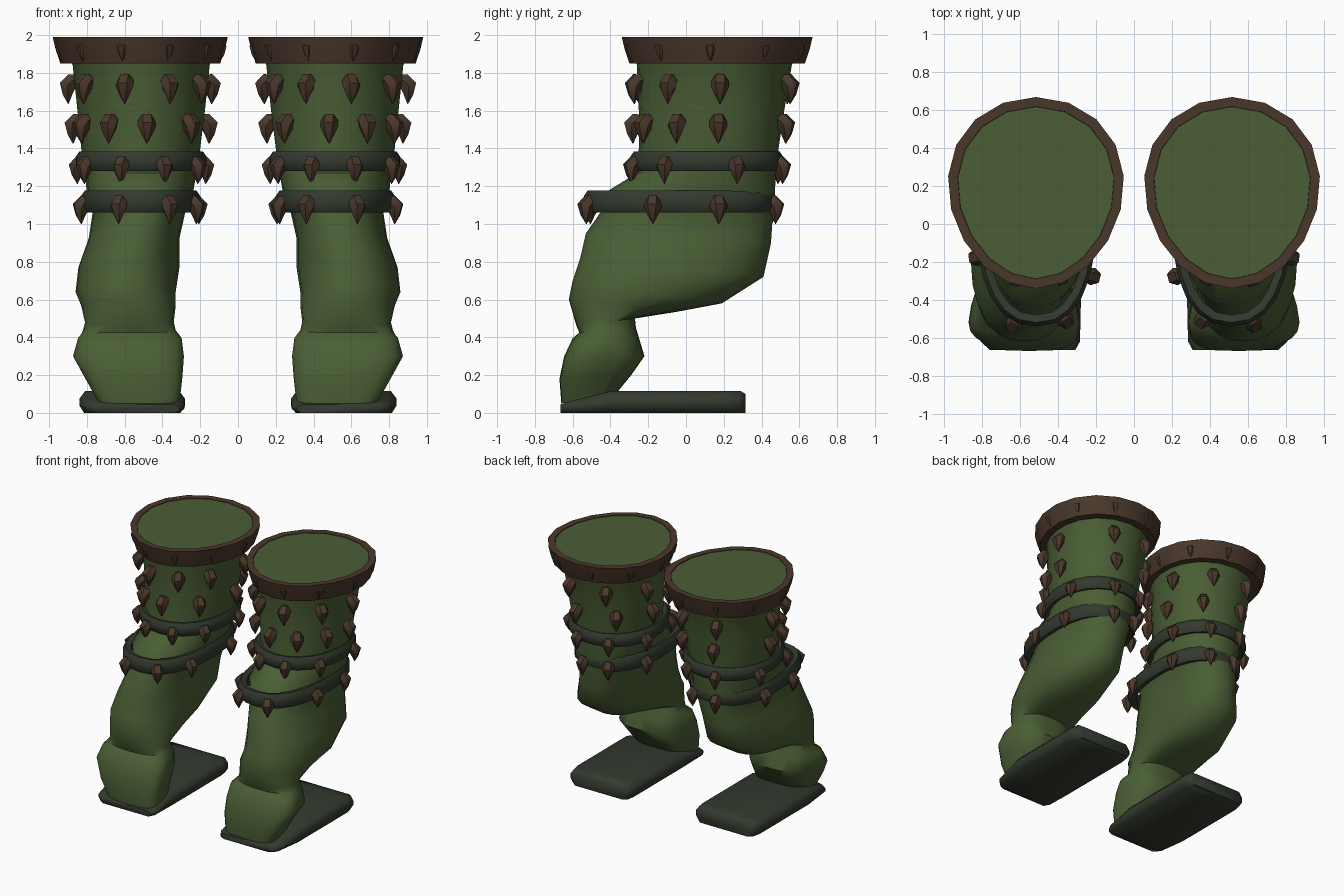
import bpy, bmesh, math
from mathutils import Vector

if "Cube" in bpy.data.objects:
    bpy.data.objects.remove(bpy.data.objects["Cube"])


def material(name, rgb):
    m = bpy.data.materials.new(name)
    m.diffuse_color = (*rgb, 1)
    m.use_nodes = True
    m.node_tree.nodes["Principled BSDF"].inputs["Base Color"].default_value = m.diffuse_color
    return m


GREEN = material("olive_green", (0.069, 0.112, 0.035))
BROWN = material("horn_brown", (0.068, 0.039, 0.024))
DARK = material("dark_strap", (0.033, 0.042, 0.028))


def finish(name, verts, faces, mat, angle=40):
    """Make a mesh object, smooth it with sharp edges kept, mirror it to the other leg."""
    me = bpy.data.meshes.new(name)
    me.from_pydata([tuple(v) for v in verts], [], faces)
    bm = bmesh.new()
    bm.from_mesh(me)
    bmesh.ops.recalc_face_normals(bm, faces=bm.faces)
    bm.to_mesh(me)
    bm.free()
    me.materials.append(mat)
    me.polygons.foreach_set("use_smooth", [True] * len(me.polygons))
    me.set_sharp_from_angle(angle=math.radians(angle))
    ob = bpy.data.objects.new(name, me)
    bpy.context.collection.objects.link(ob)
    mod = ob.modifiers.new("other_leg", 'MIRROR')
    mod.use_mirror_merge = False
    return ob


def bridge(rings, loop=False):
    """Skin a list of equal rings; returns vertices and faces."""
    n, m = len(rings[0]), len(rings)
    verts = [v for r in rings for v in r]
    faces = []
    for k in range(m if loop else m - 1):
        a, b = k * n, (k + 1) % m * n
        for i in range(n):
            j = (i + 1) % n
            faces.append((a + i, a + j, b + j, b + i))
    if not loop:
        faces.append(tuple(reversed(range(n))))
        faces.append(tuple(range((m - 1) * n, m * n)))
    return verts, faces


def point(a, front, back, x0, x1, egg=0.0, e=2.0):
    """Point of an egg or superellipse outline; angle 0 faces front, 90 faces outward."""
    c, s = -math.cos(a), math.sin(a)
    c = math.copysign(abs(c) ** (2 / e), c)
    s = math.copysign(abs(s) ** (2 / e), s)
    t = (1 + c) / 2
    x = (x0 + x1) / 2 + (x1 - x0) / 2 * s * (1 + egg * c)
    y = front[0] + (back[0] - front[0]) * t
    z = front[1] + (back[1] - front[1]) * t
    return Vector((x, y, z))


def ring(n, *spec):
    return [point(2 * math.pi * i / n, *spec) for i in range(n)]


# ---- leg: front y,z / back y,z / x range / egg / squareness
sections = [
    (-.29, 1.985, .62, 1.985, .10, .94, .12, 2),
    (-.26, 1.84, .56, 1.84, .15, .875, .11, 2),
    (-.25, 1.60, .52, 1.60, .175, .85, .09, 2),
    (-.25, 1.40, .49, 1.40, .20, .83, .06, 2),
    (-.26, 1.27, .475, 1.26, .22, .81, .05, 2),
    (-.43, 1.165, .47, 1.15, .24, .80, .03, 2.3),
    (-.45, 1.065, .46, 1.05, .28, .77, 0, 2.3),
    (-.53, .95, .45, .90, .31, .79, 0, 2.2),
    (-.56, .82, .41, .72, .31, .845, 0, 2.2),
    (-.60, .70, .19, .58, .33, .86, 0, 2.2),
    (-.62, .60, -.05, .535, .33, .83, 0, 2.2),
    (-.58, .46, -.27, .50, .34, .81, 0, 2.3),
    (-.565, .425, -.265, .45, .33, .82, -.05, 2.5),
    (-.60, .395, -.25, .40, .305, .84, -.12, 3),
    (-.645, .30, -.22, .30, .30, .86, -.18, 3),
    (-.67, .18, -.29, .20, .305, .80, -.14, 3.4),
    (-.66, .05, -.38, .09, .31, .74, -.05, 3.6),
]
finish("leg", *bridge([ring(24, (f, fz), (b, bz), x0, x1, g, e)
                       for f, fz, b, bz, x0, x1, g, e in sections]), GREEN, 50)


def hoop(name, n, outline, profile, mat, angle):
    """Closed loop: profile is (outset, z) around an outline."""
    f, b, x0, x1, egg, e = outline
    rs = [ring(n, (f - o, z), (b + o, z), x0 - o, x1 + o, egg, e) for o, z in profile]
    finish(name, *bridge(rs, loop=True), mat, angle)


def strap(name, outline, z0, z1):
    hoop(name, 22, outline, [(-.06, z1 - .01), (-.02, z1), (0, z1 - .03), (0, z0 + .03),
                             (-.02, z0), (-.06, z0 + .01)], DARK, 60)


# ---- top cuff and two straps
CUFF = (-.34, .67, .055, .98, .10, 2)
UPPER = (-.295, .515, .165, .86, .04, 2.1)
LOWER = (-.54, .47, .20, .83, .05, 2.35)
hoop("top_cuff", 18, CUFF, [(-.05, 1.99), (0, 1.99), (-.014, 1.93), (-.04, 1.85),
                            (-.10, 1.85)], BROWN, 30)
strap("upper_strap", UPPER, 1.28, 1.385)
strap("lower_strap", LOWER, 1.06, 1.178)


# ---- horn spikes: claws that leave the surface and bend down
def claw(pos, out, size):
    up, side = Vector((0, 0, 1)), Vector((-out.y, out.x, 0))
    steps = [(-.03, .035, .026, 0), (.012, .030, .044, 30),
             (.036, .002, .050, 70), (.036, -.045, .029, 90), (.032, -.095, .002, 90)]
    rs = []
    for o, h, r, bend in steps:
        t = math.radians(bend)
        across = up * math.cos(t) + out * math.sin(t)
        c = pos + (out * o + up * h) * size
        rs.append([c + (side * math.cos(k * math.pi / 3) + across * math.sin(k * math.pi / 3))
                   * r * size for k in range(6)])
    return bridge(rs)


def spike_row(name, outline, inset, z, angles, size=1.0):
    f, b, x0, x1, egg, e = outline
    spec = ((f + inset, z), (b - inset, z), x0 + inset, x1 - inset, egg, e)
    verts, faces = [], []
    for deg in angles:
        a = math.radians(deg)
        p = point(a, *spec)
        d = point(a + .01, *spec) - p
        v, fc = claw(p, Vector((d.y, -d.x, 0)).normalized(), size)
        faces += [tuple(k + len(verts) for k in q) for q in fc]
        verts += v
    finish(name, verts, faces, BROWN, 50)


# angles are measured from the front toward the outer side
spike_row("cuff_spikes", CUFF, .062, 1.93, range(14, 374, 36), .7)
spike_row("thigh_spikes_top", (-.255, .545, .16, .865, .09, 2), 0, 1.73,
          [14, 56, 95, 160, -25, -60, -110, -155])
spike_row("thigh_spikes_low", (-.25, .51, .185, .84, .07, 2), 0, 1.52,
          [-5, 30, 64, 96, 165, -50, -100, -145])
spike_row("upper_strap_spikes", UPPER, .02, 1.30,
          [17, 58, 112, 165, -20, -58, -110, -155], .92)
spike_row("lower_strap_spikes", LOWER, .02, 1.09,
          [18, 77, 111, 170, -25, -65, -115, -160], .95)

# ---- sole: low wedge at the toe, flat slab behind: y, x range, top height
rs = []
for y, x0, x1, h in [(-.665, .31, .76, .045), (-.62, .285, .81, .06), (-.40, .28, .84, .115),
                     (.22, .28, .84, .115), (.29, .29, .825, .115), (.315, .32, .79, .10)]:
    rs.append([Vector((x, y, z)) for x, z in [
        (x0 + .025, 0), (x0, h * .35), (x0, h * .65), (x0 + .03, h),
        (x1 - .03, h), (x1, h * .65), (x1, h * .35), (x1 - .025, 0)]])
finish("sole", *bridge(rs), DARK, 60)
